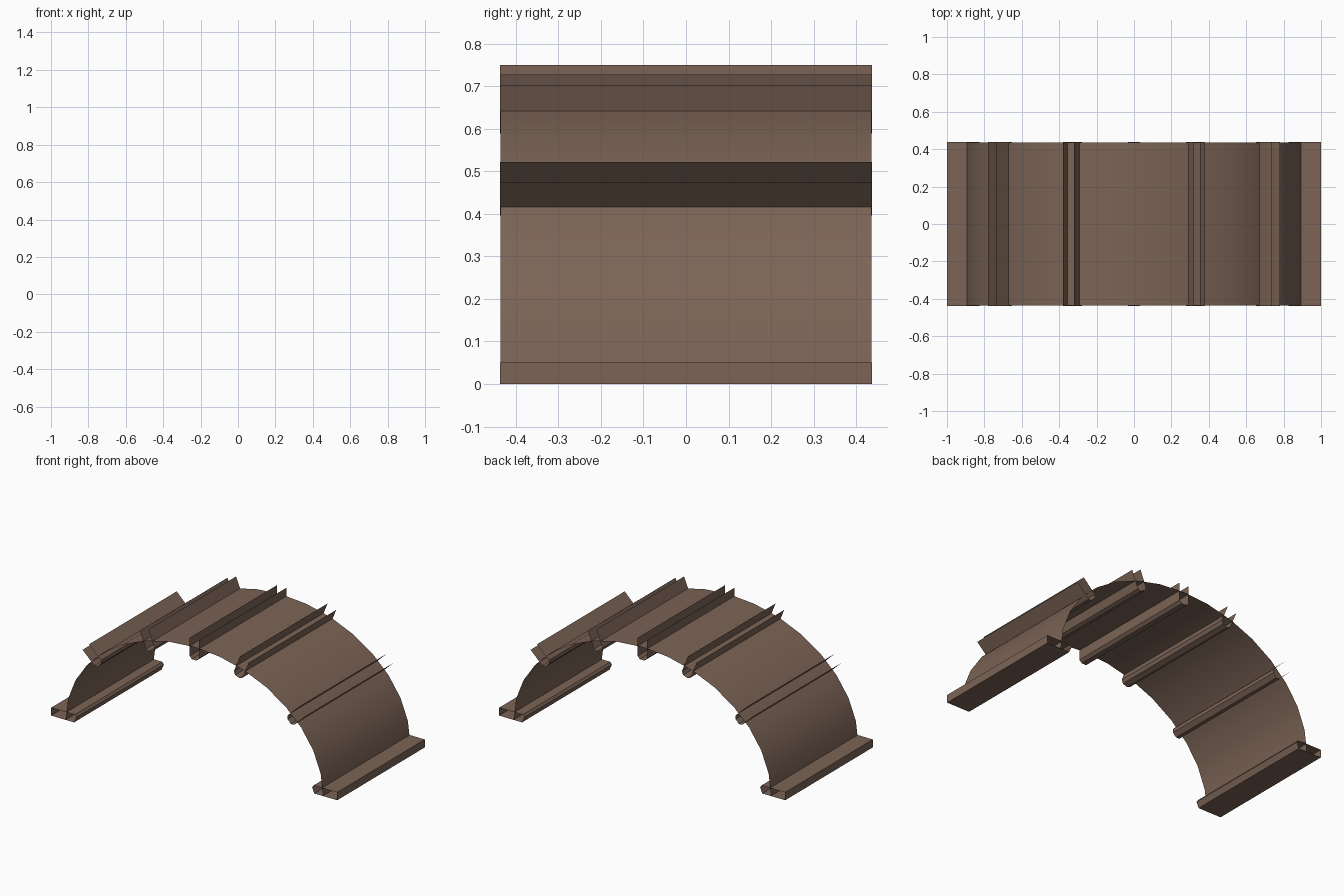
import bpy, math

if "Cube" in bpy.data.objects:
    bpy.data.objects.remove(bpy.data.objects["Cube"])

brown = bpy.data.materials.new("dusty_brown")
brown.diffuse_color = (0.20, 0.127, 0.093, 1)
brown.use_nodes = True
brown.node_tree.nodes["Principled BSDF"].inputs["Base Color"].default_value = brown.diffuse_color


def extrude_profile(name, pts, half, closed=False, smooth=False):
    """Sweep an (x, z) outline along y as an open-ended thin sheet."""
    n = len(pts)
    verts = [(x, y, z) for y in (-half, half) for x, z in pts]
    faces = [(i, (i + 1) % n, n + (i + 1) % n, n + i)
             for i in range(n if closed else n - 1)]
    mesh = bpy.data.meshes.new(name)
    mesh.from_pydata(verts, [], faces)
    mesh.materials.append(brown)
    for p in mesh.polygons:
        p.use_smooth = smooth
    obj = bpy.data.objects.new(name, mesh)
    bpy.context.collection.objects.link(obj)
    return obj


# Curved shell: half ellipse, 0.9 wide and 0.7 high
SEG = 16
arch = [(-0.9 * math.cos(math.pi * i / SEG), 0.7 * math.sin(math.pi * i / SEG))
        for i in range(SEG + 1)]
extrude_profile("arch_shell", arch, 0.4355, smooth=True)

# Ribs: open-topped channels with a chamfered floor, tilted to follow the shell
W, D, C = 0.0325, 0.13, 0.016
channel = [(-W, 0), (-W, -D + C), (-W + C, -D), (W - C, -D), (W, -D + C), (W, 0)]


def rib(name, x, z, degrees):
    a = math.radians(degrees)
    pts = [(x + u * math.cos(a) + v * math.sin(a),
            z - u * math.sin(a) + v * math.cos(a)) for u, v in channel]
    extrude_profile(name, pts, 0.4375)


rib("crown_rib", 0, 0.75, 0)
foot = [(1, 0), (1, 0.05), (0.835, 0.05), (0.825, 0.035), (0.84, 0)]
for side, s in (("left", -1), ("right", 1)):
    rib(side + "_upper_rib", s * 0.35, 0.715, s * 22)
    rib(side + "_lower_rib", s * 0.7575, 0.4985, s * 46)
    # Hollow footing rail along the ground
    extrude_profile(side + "_footing", [(s * x, z) for x, z in foot][::s],
                    0.4375, closed=True)
